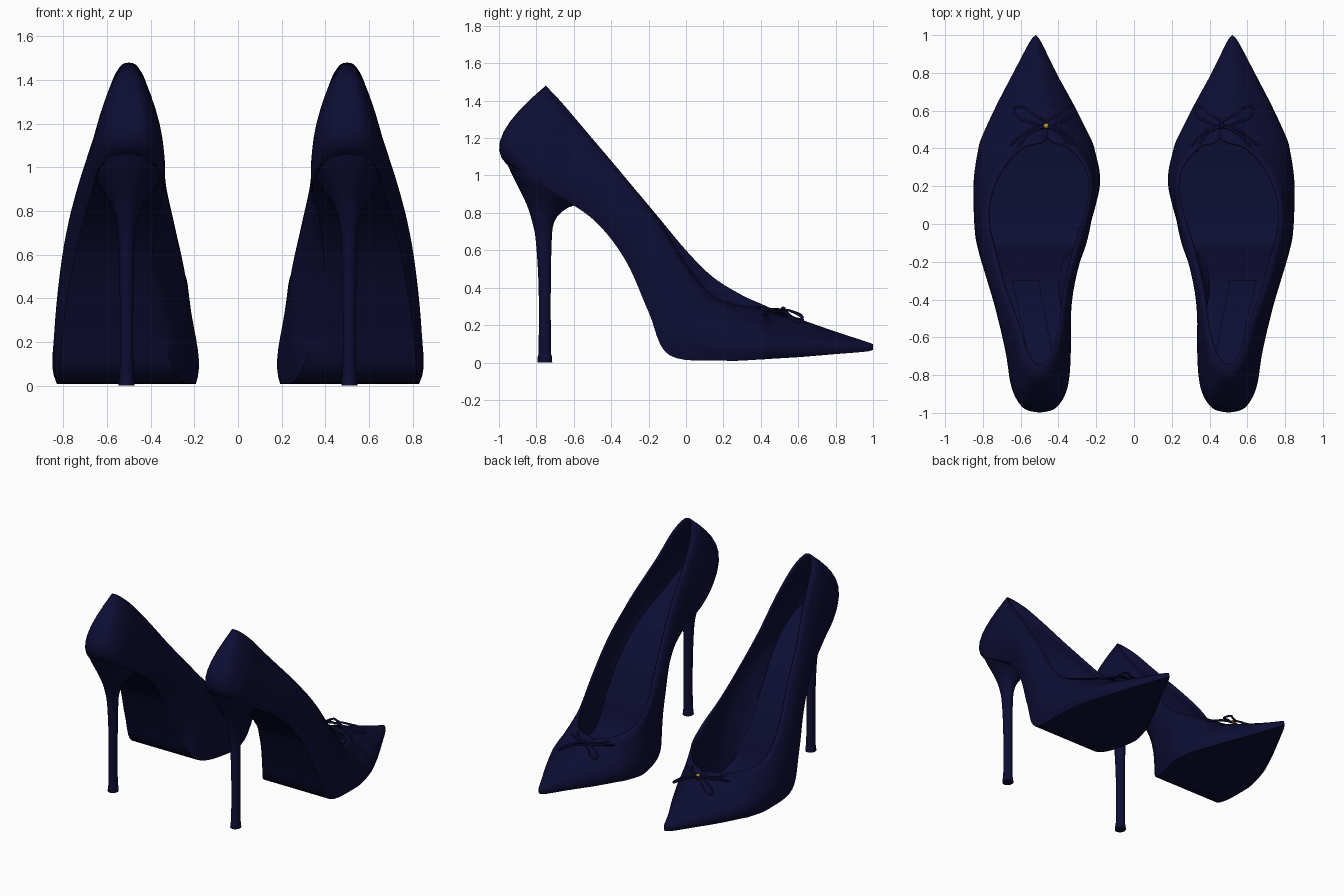
import bpy, bmesh, math
from mathutils import Vector

if "Cube" in bpy.data.objects:
    bpy.data.objects.remove(bpy.data.objects["Cube"])

def material(name, col):
    m = bpy.data.materials.new(name)
    m.diffuse_color = (*col, 1)
    m.use_nodes = True
    m.node_tree.nodes["Principled BSDF"].inputs["Base Color"].default_value = m.diffuse_color
    return m

NAVY = material("navy", (0.004, 0.004, 0.034))
GOLD = material("gold", (0.5, 0.3, 0.03))

# Stations run from heel to toe: y, z, inner x, outer x
SOLE = [(-.96, 1.06, .5, .5), (-.935, 1.05, .42, .58), (-.84, .99, .36, .64), (-.68, .89, .342, .668),
        (-.48, .75, .375, .71), (-.32, .54, .393, .758), (-.2, .27, .355, .80), (-.09, .04, .275, .82),
        (.2, .01, .195, .83), (.38, .015, .22, .805), (.46, .02, .255, .775), (.62, .03, .33, .71),
        (.8, .045, .42, .628), (.96, .058, .494, .55), (1.0, .068, .52, .52)]
BULGE = [(-.993, 1.19, .5, .5), (-.968, 1.19, .415, .585), (-.86, 1.14, .355, .645), (-.66, 1.04, .336, .68),
         (-.43, .86, .332, .738), (-.25, .66, .305, .79), (-.12, .42, .262, .825), (.0, .2, .23, .845),
         (.22, .13, .18, .845), (.39, .12, .212, .815), (.47, .115, .247, .785), (.63, .105, .325, .715),
         (.8, .095, .415, .632), (.963, .088, .492, .552), (1.0, .083, .52, .52)]
# Topline also has a separate outer z (third value)
TOP = [(-.75, 1.48, 1.48, .5, .5), (-.735, 1.465, 1.465, .463, .537), (-.66, 1.385, 1.385, .42, .58),
       (-.52, 1.22, 1.22, .385, .62), (-.33, .995, .995, .36, .69), (-.15, .78, .77, .318, .735),
       (.0, .60, .53, .272, .77), (.14, .46, .36, .23, .765), (.29, .365, .305, .245, .70),
       (.41, .31, .295, .34, .585), (.46, .288, .288, .455, .455), (.62, .228, .228, .475, .475),
       (.8, .165, .165, .5, .5), (.963, .112, .112, .52, .52), (1.0, .098, .098, .52, .52)]
CLOSE, SUB = 10, 6

def spline(keys):
    out, n = [], len(keys)
    for i in range(n - 1):
        p = [keys[max(0, min(n - 1, i + k))] for k in (-1, 0, 1, 2)]
        for j in range(SUB):
            t = j / SUB
            out.append([.5 * (2 * b + (c - a) * t + (2 * a - 5 * b + 4 * c - d) * t * t
                              + (3 * b - a - 3 * c + d) * t ** 3) for a, b, c, d in zip(*p)])
    return out + [list(keys[-1])]

def through(a, b, c, t, m=.4):
    return (a * ((t - m) * (t - 1) / m) + b * (t * (t - 1) / (m * (m - 1))) + c * (t * (t - m) / (1 - m)))

def grid_object(name, rows, mat, sign, closed=False, caps=False, angle=40):
    bm = bmesh.new()
    vs = [[bm.verts.new((sign * p[0], p[1], p[2])) for p in r] for r in rows]
    n = len(rows[0])
    for a, b in zip(vs, vs[1:]):
        for j in range(n if closed else n - 1):
            k = (j + 1) % n
            f = (a[j], a[k], b[k], b[j])
            bm.faces.new(f if sign > 0 else f[::-1])
    if caps:
        for r in (vs[0], vs[-1]):
            bm.faces.new(r)
    bmesh.ops.remove_doubles(bm, verts=bm.verts, dist=.0008)
    bmesh.ops.dissolve_degenerate(bm, edges=bm.edges, dist=.0003)
    if caps:
        bmesh.ops.recalc_face_normals(bm, faces=bm.faces)
    me = bpy.data.meshes.new(name)
    bm.to_mesh(me)
    bm.free()
    ob = bpy.data.objects.new(name, me)
    bpy.context.collection.objects.link(ob)
    me.materials.append(mat)
    bpy.ops.object.select_all(action='DESELECT')
    bpy.context.view_layer.objects.active = ob
    ob.select_set(True)
    bpy.ops.object.shade_smooth_by_angle(angle=math.radians(angle))
    return ob

def cord(name, pts, radius, sign, cyclic=False):
    cu = bpy.data.curves.new(name, 'CURVE')
    cu.dimensions = '3D'
    cu.bevel_depth, cu.bevel_resolution, cu.resolution_u = radius, 2, 8
    sp = cu.splines.new('BEZIER')
    sp.bezier_points.add(len(pts) - 1)
    for b, p in zip(sp.bezier_points, pts):
        b.co = (sign * p[0], p[1], p[2])
        b.handle_left_type = b.handle_right_type = 'AUTO'
    sp.use_cyclic_u = cyclic
    cu.materials.append(NAVY)
    ob = bpy.data.objects.new(name, cu)
    bpy.context.collection.objects.link(ob)

sole, bulge, top = spline(SOLE), spline(BULGE), spline(TOP)

def section(i):
    s, b, t = sole[i], bulge[i], top[i]
    if i >= CLOSE * SUB:
        t[3] = t[4] = (t[3] + t[4]) / 2
    sides = []
    for k in (0, 1):
        S = Vector((s[2 + k], s[0], s[1]))
        B = Vector((b[2 + k], b[0], b[1]))
        T = Vector((t[3 + k], t[0], t[1 + k]))
        sides.append([through(S, B, T, j / 8) for j in range(9)])
    inner, outer = sides
    floor = [inner[0].lerp(outer[0], j / 6) for j in range(1, 6)]
    return inner[::-1] + floor + outer

def floor_rows(i0, i1, width, lift):
    rows = []
    for y, z, a, b in sole[i0:i1]:
        c, h = (a + b) / 2, (b - a) / 2 * width
        rows.append([(c + h * (j / 3 - 1), y + lift * .6, z + lift) for j in range(7)])
    return rows

# Tapered heel: back y, back z, front y, front z, half width
HEEL = [(-.795, 0, -.715, 0, .037), (-.793, .03, -.717, .03, .035), (-.788, .08, -.722, .08, .031),
        (-.788, .4, -.723, .4, .031), (-.803, .65, -.718, .65, .036), (-.822, .75, -.708, .74, .046),
        (-.85, .84, -.68, .79, .066), (-.895, .935, -.635, .825, .1), (-.935, 1.015, -.595, .84, .132),
        (-.962, 1.075, -.56, .85, .15)]

def heel_ring(k):
    yb, zb, yf, zf, w = k
    ring = []
    for j in range(24):
        a = 2 * math.pi * j / 24
        u = (1 - math.cos(a)) / 2
        ring.append((.512 - .008 * (w / .147) + w * math.sin(a), yb + (yf - yb) * u, zb + (zf - zb) * u))
    return ring

def bow_point(dx, dy, lift=.0):
    return (.465 + dx, .52 + dy, .28 - .3 * dy - 1.5 * dx * dx + lift)

LOOP = [(0, 0, 0), (.07, .06, .012), (.13, .1, .015), (.165, .095, .01), (.16, .06, .004), (.08, .018, .0)]
TAILS = [[(0, 0), (.07, -.03), (.12, -.07), (.16, -.14)], [(0, 0), (.07, -.015), (.13, -.05), (.19, -.1)]]

for sign, side in ((1, "right"), (-1, "left")):
    # Upper and sole shell
    shell = grid_object(side + "_upper", [section(i) for i in range(len(sole))], NAVY, sign, angle=45)
    low = min(shell.data.polygons, key=lambda p: (p.center - Vector((sign * .5, .2, 0))).length)
    if low.normal.z > 0:
        shell.data.flip_normals()
    mod = shell.modifiers.new("thickness", 'SOLIDIFY')
    mod.thickness, mod.offset = .012, -1
    # Insole and heel pad
    grid_object(side + "_insole", floor_rows(2, 74, .96, .028), NAVY, sign)
    grid_object(side + "_heel_pad", floor_rows(16, 31, .4, .034), NAVY, sign)
    # Stiletto heel
    grid_object(side + "_heel", [heel_ring(k) for k in spline(HEEL)], NAVY, sign, closed=True, caps=True)
    # Bow loops and tails
    for m, name in ((-1, "inner"), (1, "outer")):
        r = .85 if m < 0 else 1
        cord(f"{side}_bow_loop_{name}", [bow_point(m * r * x, y, l) for x, y, l in LOOP], .007, sign, True)
        for n, tail in enumerate(TAILS):
            cord(f"{side}_bow_tail_{name}_{n}", [bow_point(m * r * x, y) for x, y in tail], .007, sign)
    # Bow knot
    bpy.ops.mesh.primitive_uv_sphere_add(segments=16, ring_count=8, radius=.014, location=(sign * .465, .52, .285))
    knot = bpy.context.object
    knot.name = side + "_bow_knot"
    knot.data.materials.append(GOLD if sign < 0 else NAVY)
    bpy.ops.object.shade_smooth()
